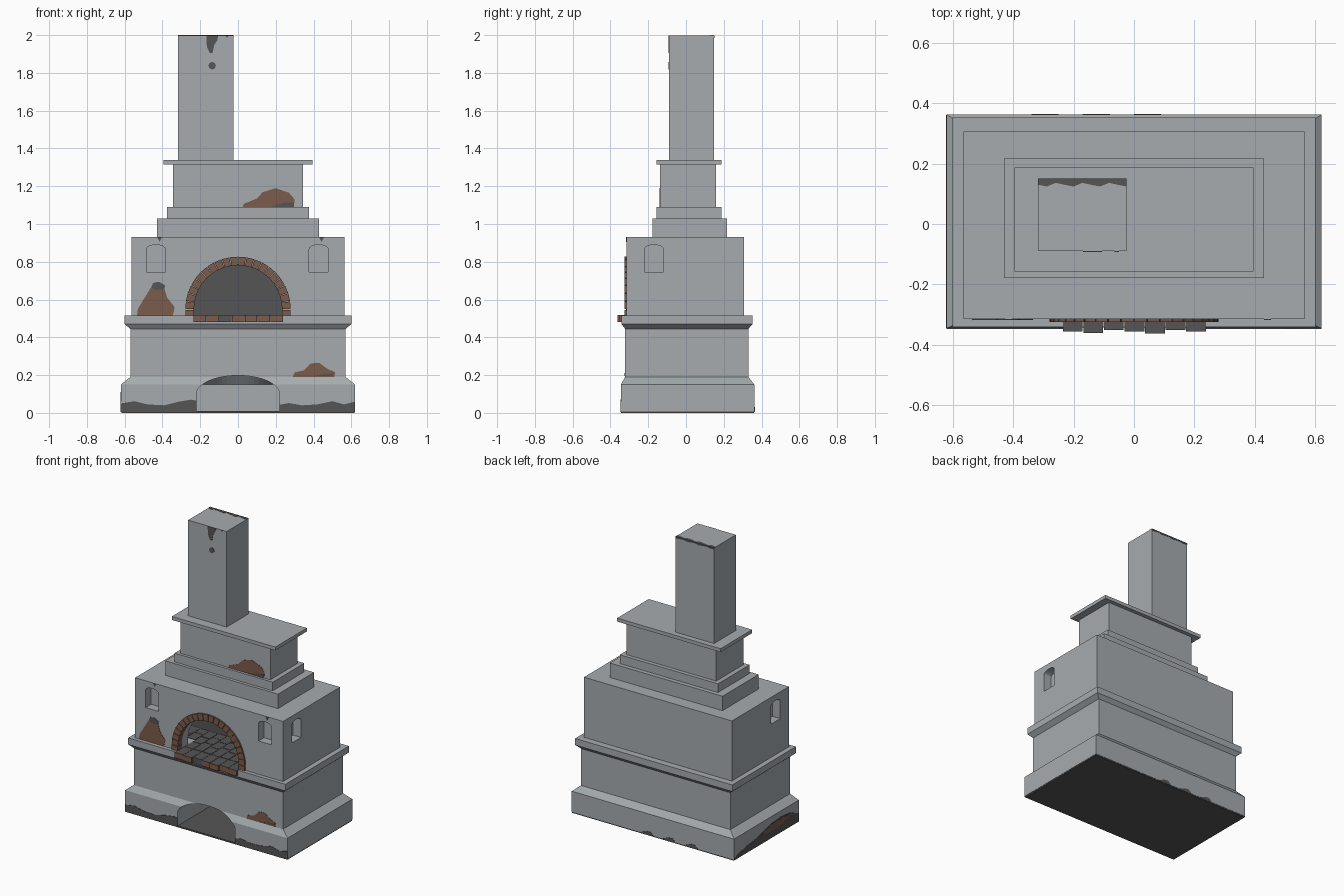
import bpy, bmesh, math, random

if "Cube" in bpy.data.objects:
    bpy.data.objects.remove(bpy.data.objects["Cube"])

random.seed(4)

# Colours shared by every object: 0 plaster, 1 brick, 2 soot
MATS = []
for name, rgb in (("grey_plaster", (0.38, 0.41, 0.43)),
                  ("brown_brick", (0.20, 0.105, 0.072)),
                  ("dark_soot", (0.09, 0.09, 0.09))):
    m = bpy.data.materials.new(name)
    m.diffuse_color = (*rgb, 1)
    m.use_nodes = True
    m.node_tree.nodes["Principled BSDF"].inputs["Base Color"].default_value = m.diffuse_color
    MATS.append(m)
PLASTER, BRICK, SOOT = range(3)


def finish(bm, name, mat):
    """Turn a bmesh into a flat-shaded object of one colour."""
    bmesh.ops.recalc_face_normals(bm, faces=bm.faces)
    for f in bm.faces:
        f.material_index = mat
    me = bpy.data.meshes.new(name)
    bm.to_mesh(me)
    bm.free()
    for m in MATS:
        me.materials.append(m)
    ob = bpy.data.objects.new(name, me)
    bpy.context.collection.objects.link(ob)
    return ob


def add_loft(bm, rings):
    """Closed solid through rings with equal point counts."""
    loops = [[bm.verts.new(p) for p in r] for r in rings]
    n = len(loops[0])
    for a, b in zip(loops, loops[1:]):
        for i in range(n):
            bm.faces.new((a[i], a[(i + 1) % n], b[(i + 1) % n], b[i]))
    bm.faces.new(loops[0])
    bm.faces.new(loops[-1])


def loft(name, rings, mat=PLASTER):
    bm = bmesh.new()
    add_loft(bm, rings)
    return finish(bm, name, mat)


def rect(x0, x1, y0, y1, z):
    return [(x0, y0, z), (x1, y0, z), (x1, y1, z), (x0, y1, z)]


def tower(name, levels, mat=PLASTER):
    """Stack of rectangles: (half width, y front, y back, z)."""
    return loft(name, [rect(-w, w, a, b, z) for w, a, b, z in levels], mat)


def prism(name, pts, a, b, mat=PLASTER, axis="y"):
    """Outline pushed from a to b along an axis."""
    place = {"y": lambda u, v, d: (u, d, v), "x": lambda u, v, d: (d, u, v),
             "z": lambda u, v, d: (u, v, d)}[axis]
    return loft(name, [[place(u, v, d) for u, v in pts] for d in (a, b)], mat)


def arch(cx, hw, z0, spring, rise, n=24):
    arc = [(cx + hw * math.cos(math.pi * i / n), spring + rise * math.sin(math.pi * i / n))
           for i in range(n + 1)]
    return [(cx - hw, z0), (cx + hw, z0)] + arc


def cut(target, cutter):
    mod = target.modifiers.new("cut", "BOOLEAN")
    mod.operation = "DIFFERENCE"
    mod.solver = "EXACT"
    mod.object = cutter
    bpy.context.view_layer.objects.active = target
    bpy.ops.object.modifier_apply(modifier=mod.name)
    bpy.data.objects.remove(cutter)


# Base with chamfered plinth, lower body and ledge
base = tower("base", [(0.62, -0.345, 0.362, 0.008), (0.62, -0.345, 0.362, 0.15),
                      (0.57, -0.322, 0.33, 0.19), (0.57, -0.322, 0.33, 0.445),
                      (0.6, -0.341, 0.352, 0.47), (0.6, -0.341, 0.352, 0.515),
                      (0.58, -0.32, 0.32, 0.515)])
tower("ground_slab", [(0.618, -0.343, 0.36, 0.0), (0.618, -0.343, 0.36, 0.01)], SOOT)

# Wood store: deep arched recess whose back follows the chamfer
outline = arch(0, 0.22, -0.1, 0.1, 0.098)
cut(base, loft("wood_store_cutter", [
    [(x, -0.5, z) for x, z in outline],
    [(x, 0.312, z) for x, z in outline],
    [(x, 0.352, min(z, 0.15)) for x, z in outline]]))

# Oven body with fire mouth, sooty chamber and small niches
body = tower("oven_body", [(0.565, -0.315, 0.306, 0.513), (0.565, -0.315, 0.306, 0.93)])
cut(body, prism("mouth_cutter", arch(0, 0.235, 0.4, 0.55, 0.235), -0.5, -0.2))
cut(body, tower("chamber_cutter", [(0.42, -0.21, 0.03, 0.4), (0.42, -0.21, 0.03, 0.86)], SOOT))
for s in (-1, 1):
    cx = -0.435 if s < 0 else 0.427
    cut(body, prism("front_niche_cutter", arch(cx, 0.05, 0.745, 0.867, 0.023, 10), -0.5, -0.255))
    cut(body, prism("side_niche_cutter", arch(-0.17, 0.05, 0.745, 0.867, 0.023, 10),
                    s * 0.7, s * 0.505, axis="x"))

# Stepped shoulder, hood, cap and chimney
tower("lower_step", [(0.43, -0.178, 0.216, 0.92), (0.43, -0.178, 0.216, 1.03)])
tower("upper_step", [(0.375, -0.157, 0.187, 1.02), (0.375, -0.157, 0.187, 1.09)])
tower("hood", [(0.343, -0.138, 0.16, 1.08), (0.343, -0.138, 0.16, 1.32)])
tower("hood_cap", [(0.395, -0.157, 0.187, 1.314), (0.395, -0.157, 0.187, 1.338)])
loft("chimney", [rect(-0.318, -0.024, -0.09, 0.148, z) for z in (1.33, 1.998)])

# Brick arch around the mouth: jambs and wedge bricks
bm = bmesh.new()
R0, R1, ZC, N = 0.233, 0.279, 0.548, 20
for i in range(N):
    a0, a1 = (math.pi * (i + k) / N for k in (0.04, 0.96))
    quad = [(r * math.cos(a), ZC + r * math.sin(a)) for r, a in
            ((R0, a0), (R1, a0), (R1, a1), (R0, a1))]
    add_loft(bm, [[(x, y, z) for x, z in quad] for y in (-0.325, -0.28)])
for s in (-1, 1):
    x0, x1 = sorted((s * R0, s * R1))
    add_loft(bm, [rect(x0, x1, -0.325, -0.28, z) for z in (0.513, ZC - 0.002)])
finish(bm, "arch_bricks", BRICK)

# Hearth floor bricks, sooty on top, brick coloured in front
bm = bmesh.new()
W = 0.475 / 7
fronts = (-0.355, -0.361, -0.35, -0.355, -0.362, -0.35, -0.356)
for c, front in enumerate(fronts):
    x0 = -0.2365 + c * W
    add_loft(bm, [rect(x0 + 0.001, x0 + W - 0.001, front, -0.25, z) for z in (0.48, 0.518)])
for c in range(-2, 9):
    x0 = -0.2365 + c * W
    for r in range(4):
        if r == 0 and not 0 <= c < 7:
            continue
        y0 = -0.246 + r * 0.09 + (0.03 if c % 2 and r else 0)
        if r == 0:
            y1 = -0.16 + (0.03 if c % 2 else 0)
        else:
            y1 = y0 + 0.086
        y0 = max(y0, -0.246 if 0 <= c < 7 else -0.2)
        if y0 < 0.02:
            top = 0.517 + random.uniform(0, 0.002)
            add_loft(bm, [rect(x0 + 0.002, x0 + W - 0.002, y0, min(y1, 0.03), z)
                          for z in (0.505, top)])
hearth = finish(bm, "hearth_bricks", BRICK)
for p in hearth.data.polygons:
    spare_brick = -0.1 < p.center.x < -0.034
    if p.normal.z > 0.5 or p.center.y > -0.3 and abs(p.normal.y) > 0.5 or spare_brick:
        p.material_index = SOOT


# Worn patches: thin plates on the front, side and back faces
def patch(name, pts, at, mat, axis="y", out=-1, t=0.002):
    prism(name, pts, at, at + out * t, mat, axis)


def band(name, tops, at, mat=SOOT, axis="y", out=-1):
    """Strip along the ground with an uneven upper edge."""
    patch(name, [(tops[0][0], 0.004), (tops[-1][0], 0.004)] + tops[::-1], at, mat, axis, out)


patch("hood_patch", [(0.025, 1.09), (0.295, 1.09), (0.3, 1.13), (0.27, 1.165), (0.2, 1.19),
                     (0.13, 1.168), (0.1, 1.135), (0.03, 1.107)], -0.138, BRICK)
patch("hood_patch_soot", [(0.17, 1.09), (0.295, 1.09), (0.298, 1.112), (0.25, 1.115),
                          (0.2, 1.1)], -0.138, SOOT, t=0.003)
patch("body_patch", [(-0.535, 0.516), (-0.345, 0.516), (-0.335, 0.56), (-0.375, 0.61),
                     (-0.39, 0.66), (-0.46, 0.665), (-0.5, 0.6), (-0.53, 0.55)], -0.315, BRICK)
patch("body_patch_soot", [(-0.46, 0.663), (-0.43, 0.65), (-0.39, 0.655), (-0.385, 0.675),
                          (-0.42, 0.694), (-0.45, 0.688)], -0.315, SOOT, t=0.003)
patch("lower_patch", [(0.29, 0.19), (0.51, 0.19), (0.515, 0.215), (0.47, 0.235), (0.43, 0.265),
                      (0.385, 0.262), (0.35, 0.225), (0.3, 0.215)], -0.322, BRICK)
patch("lower_patch_soot", [(0.4, 0.197), (0.5, 0.195), (0.51, 0.212), (0.45, 0.205)],
      -0.322, SOOT, t=0.003)
band("ground_wear_left", [(-0.62, 0.05), (-0.55, 0.062), (-0.48, 0.045), (-0.39, 0.04),
                          (-0.31, 0.06), (-0.25, 0.07), (-0.22, 0.065)], -0.345)
band("ground_wear_right", [(0.22, 0.043), (0.27, 0.052), (0.34, 0.04), (0.42, 0.045),
                           (0.5, 0.062), (0.56, 0.045), (0.62, 0.06)], -0.345)
band("ground_wear_side", [(-0.345, 0.06), (-0.25, 0.1), (-0.15, 0.11), (-0.03, 0.1),
                          (0.1, 0.065), (0.22, 0.05), (0.36, 0.02)], -0.62, axis="x")
patch("side_patch", [(-0.24, 0.075), (-0.1, 0.05), (0.06, 0.055), (0.03, 0.08), (-0.1, 0.1),
                     (-0.22, 0.095)], -0.62, BRICK, "x", t=0.003)
for x in (-0.34, -0.17, 0.0):
    band("back_wear", [(x, 0.012), (x + 0.02, 0.03), (x + 0.05, 0.028), (x + 0.09, 0.012)],
         0.362, out=1)

# Small cracks above the niches
for x in (-0.415, 0.442):
    patch("niche_crack", [(x - 0.012, 0.93), (x, 0.905), (x + 0.012, 0.93)], -0.315, SOOT)

# Chimney soot: drip, spots, and uneven strip on the top and back edges
patch("chimney_drip", [(-0.168, 1.998), (-0.165, 1.94), (-0.15, 1.905), (-0.135, 1.905),
                       (-0.125, 1.95), (-0.108, 1.975), (-0.106, 1.998)], -0.09, SOOT)
patch("chimney_spot", [(-0.137 + 0.02 * math.cos(k * math.pi / 4),
                        1.838 + 0.02 * math.sin(k * math.pi / 4)) for k in range(8)], -0.09, SOOT)
patch("chimney_chip", [(-0.065, 1.998), (-0.058, 1.985), (-0.05, 1.998)], -0.09, SOOT)
wave = [(-0.318 + 0.0294 * i, 0.02 + 0.007 * math.sin(i * 2.1)) for i in range(11)]
patch("chimney_top_soot", [(-0.318, 0.148), (-0.024, 0.148)]
      + [(x, 0.15 - d) for x, d in wave[::-1]], 1.998, SOOT, "z", out=1)
patch("chimney_back_soot", [(-0.318, 1.999), (-0.024, 1.999)]
      + [(x, 1.999 - d * 0.5) for x, d in wave[::-1]], 0.148, SOOT, out=1)
